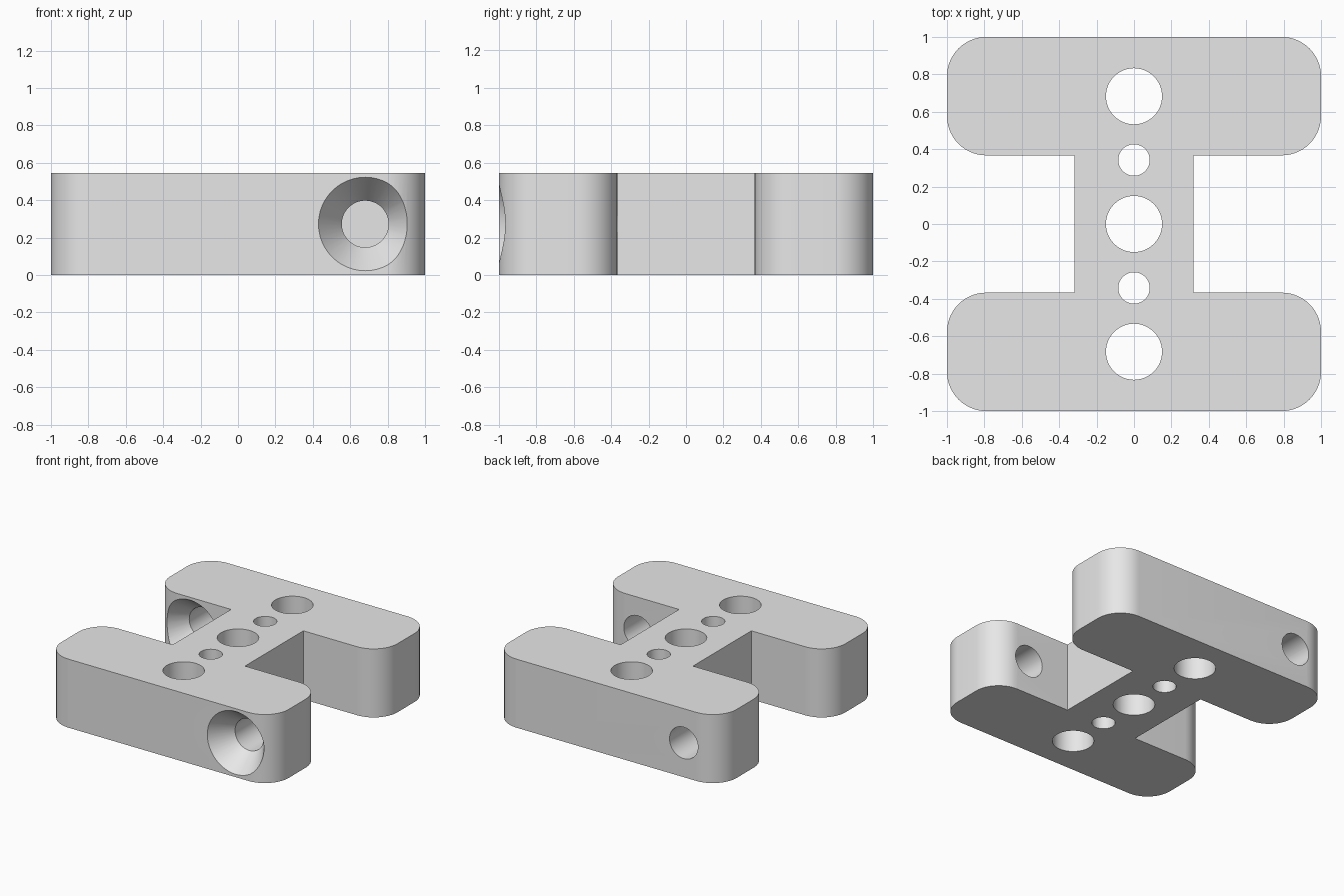
import bpy, bmesh
from math import pi, sin, cos, radians
from mathutils import Matrix, Vector

cube = bpy.data.objects.get("Cube")
if cube:
    bpy.data.objects.remove(cube, do_unlink=True)

HEIGHT = 0.545
ARM_INNER = 0.367     # y where each arm meets the web
WEB = 0.318           # half width of the web
R = 0.21              # corner radius of the arms
SIDES = 48

grey = bpy.data.materials.new("plain grey")
grey.use_nodes = True
colour = (0.8, 0.8, 0.8, 1)
grey.diffuse_color = colour
grey.node_tree.nodes["Principled BSDF"].inputs["Base Color"].default_value = colour


def make_object(name, bm):
    bmesh.ops.recalc_face_normals(bm, faces=bm.faces)
    mesh = bpy.data.meshes.new(name)
    bm.to_mesh(mesh)
    bm.free()
    mesh.materials.append(grey)
    obj = bpy.data.objects.new(name, mesh)
    bpy.context.collection.objects.link(obj)
    return obj


def corner(cx, cy, start, steps=14):
    """Quarter circle, counter-clockwise from the start angle."""
    return [(cx + R * cos(start + i * pi / 2 / steps),
             cy + R * sin(start + i * pi / 2 / steps)) for i in range(steps + 1)]


def lathe(bm, profile, matrix):
    """Closed solid turned from (radius, height) pairs around the local z axis."""
    rings = []
    for r, h in profile:
        rings.append([bm.verts.new(matrix @ Vector((r * cos(2 * pi * i / SIDES),
                                                    r * sin(2 * pi * i / SIDES), h)))
                      for i in range(SIDES)])
    for a, b in zip(rings, rings[1:]):
        for i in range(SIDES):
            j = (i + 1) % SIDES
            bm.faces.new((a[i], a[j], b[j], b[i]))
    bm.faces.new(rings[0][::-1])
    bm.faces.new(rings[-1])


# H-shaped body: half outline, the other half is its half-turn
half = [(WEB, ARM_INNER)]
half += corner(1 - R, ARM_INNER + R, -pi / 2)
half += corner(1 - R, 1 - R, 0)
half += corner(-1 + R, 1 - R, pi / 2)
half += corner(-1 + R, ARM_INNER + R, pi)
half += [(-WEB, ARM_INNER)]
outline = half + [(-x, -y) for x, y in half]
bm = bmesh.new()
base = bm.faces.new([bm.verts.new((x, y, 0)) for x, y in outline])
top = bmesh.ops.extrude_face_region(bm, geom=[base])["geom"]
bmesh.ops.translate(bm, vec=(0, 0, HEIGHT),
                    verts=[v for v in top if isinstance(v, bmesh.types.BMVert)])
body = make_object("mounting_block", bm)

# Cutters: vertical holes along the web, countersunk bores through the arms
bm = bmesh.new()
for y, r in ((-0.683, 0.15), (-0.342, 0.084), (0, 0.15), (0.342, 0.084), (0.683, 0.15)):
    lathe(bm, [(r, -0.1), (r, HEIGHT + 0.1)], Matrix.Translation((0, y, 0)))

SINK, BORE, DEPTH = 0.25, 0.125, 0.17
LEAD = 0.02
wide = SINK + LEAD * (SINK - BORE) / DEPTH
for x, face_y in ((0.68, -1), (-0.68, ARM_INNER)):
    along_y = Matrix.Translation((x, face_y, HEIGHT / 2)) @ Matrix.Rotation(-pi / 2, 4, 'X')
    lathe(bm, [(wide, -LEAD), (BORE, DEPTH), (BORE, 0.75)], along_y)
cutter = make_object("hole_cutter", bm)
cutter.hide_render = True

# Cut the holes and bake the result
cut = body.modifiers.new("holes", 'BOOLEAN')
cut.operation = 'DIFFERENCE'
cut.solver = 'EXACT'
cut.object = cutter
bpy.context.view_layer.update()
baked = bpy.data.meshes.new_from_object(body.evaluated_get(bpy.context.evaluated_depsgraph_get()))
body.modifiers.clear()
body.data = baked
bpy.data.objects.remove(cutter, do_unlink=True)

# Smooth curved walls, sharp rims
bpy.ops.object.select_all(action='DESELECT')
body.select_set(True)
bpy.context.view_layer.objects.active = body
bpy.ops.object.shade_smooth_by_angle(angle=radians(30))
